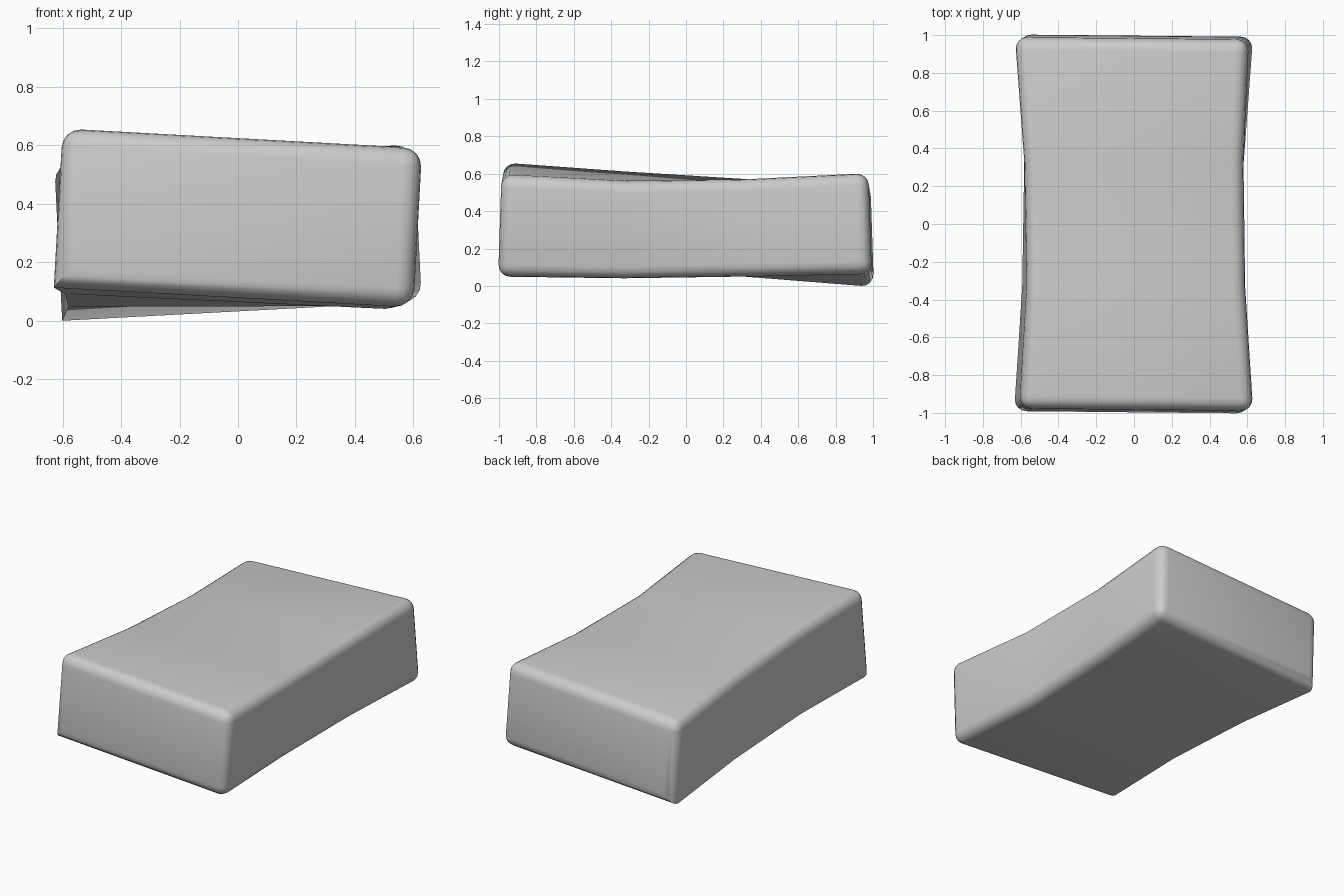
import bpy, bmesh
from math import radians, sin, cos

if "Cube" in bpy.data.objects:
    bpy.data.objects.remove(bpy.data.objects["Cube"])

# Cross-sections along the length: y, half width, half height, centre z, roll
rings = [
    (-0.99, 0.620, 0.274, 0.355, -3.2),
    (-0.33, 0.580, 0.262, 0.327, -2.7),
    (0.33, 0.582, 0.260, 0.311, 0.2),
    (0.99, 0.620, 0.270, 0.303, 3.2),
]

bm = bmesh.new()
loops = []
for i, (y, w, h, cz, roll) in enumerate(rings):
    a = radians(-roll)
    loop = []
    for sx, sz in ((-1, -1), (1, -1), (1, 1), (-1, 1)):
        x = sx * w * cos(a) + sz * h * sin(a)
        z = cz - sx * w * sin(a) + sz * h * cos(a)
        # ends lean slightly inward at the top and are a little skewed
        end = {0: -1, 3: 1}.get(i, 0)
        yy = y - end * 0.009 * sz - 0.006 * sx * abs(end)
        loop.append(bm.verts.new((x, yy, z)))
    loops.append(loop)

# Side skins and end caps
for a, b in zip(loops, loops[1:]):
    for k in range(4):
        n = (k + 1) % 4
        bm.faces.new((a[k], a[n], b[n], b[k]))
bm.faces.new(loops[0])
bm.faces.new(loops[-1])
bmesh.ops.recalc_face_normals(bm, faces=bm.faces)

# Rounded edges, leaving the lower left edge sharp
edges = [bm.edges.get((l[k], l[(k + 1) % 4])) for l in (loops[0], loops[-1]) for k in range(4)]
edges += [bm.edges.get((a[k], b[k])) for a, b in zip(loops, loops[1:]) for k in (1, 2, 3)]
bmesh.ops.bevel(bm, geom=edges, offset=0.065, offset_type='OFFSET', segments=4,
                profile=0.5, affect='EDGES', clamp_overlap=True)

# Stand on the ground
low = min(v.co.z for v in bm.verts)
bmesh.ops.translate(bm, verts=bm.verts, vec=(0, 0, -low))

mesh = bpy.data.meshes.new("twisted_block")
bm.to_mesh(mesh)
bm.free()
block = bpy.data.objects.new("twisted_block", mesh)
bpy.context.collection.objects.link(block)
bpy.context.view_layer.objects.active = block
block.select_set(True)
bpy.ops.object.shade_smooth_by_angle(angle=radians(35))
